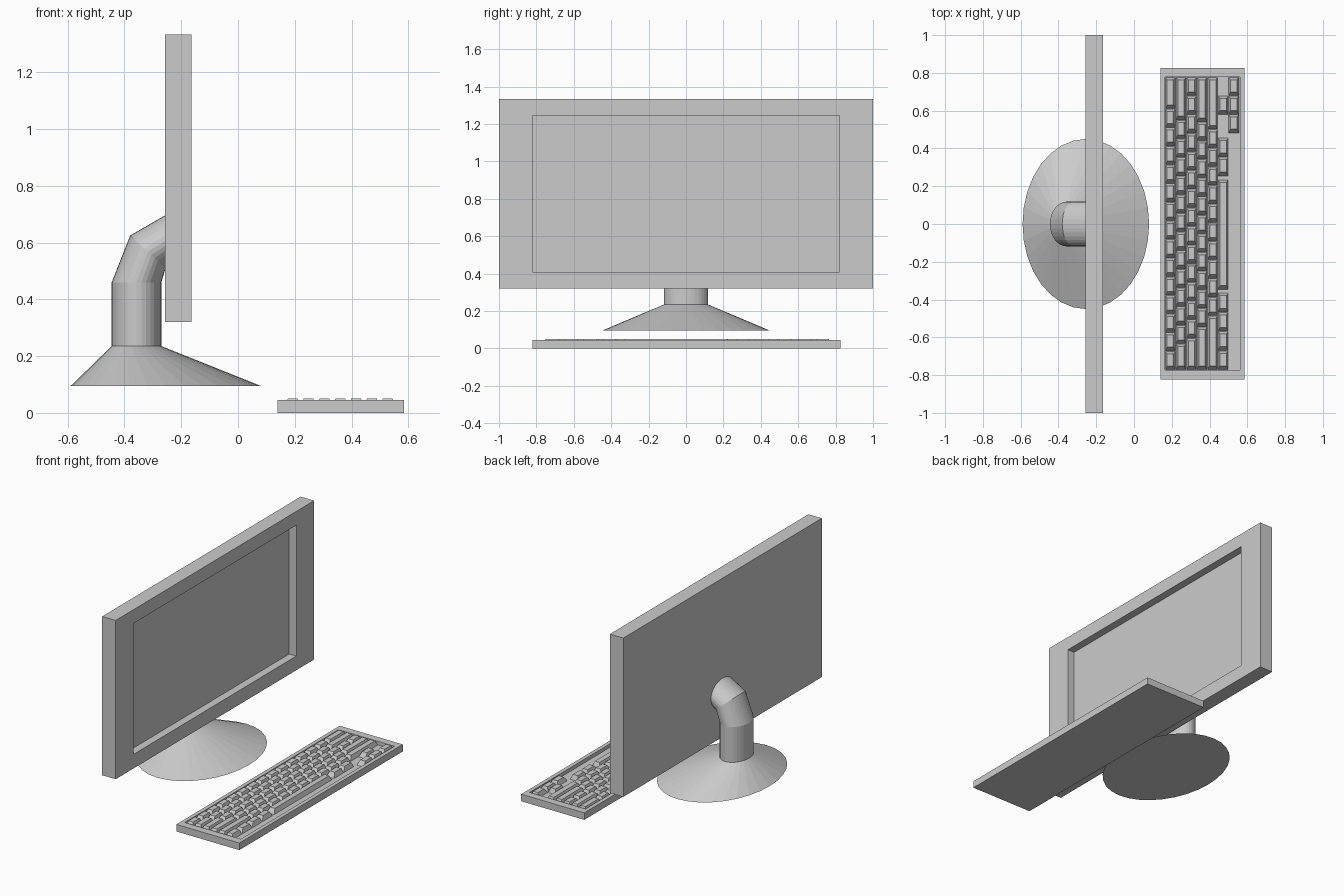
import bpy, bmesh
from math import sin, cos, pi

if "Cube" in bpy.data.objects:
    bpy.data.objects.remove(bpy.data.objects["Cube"])


def finish(name, bm):
    bmesh.ops.recalc_face_normals(bm, faces=bm.faces[:])
    me = bpy.data.meshes.new(name)
    bm.to_mesh(me)
    bm.free()
    ob = bpy.data.objects.new(name, me)
    bpy.context.collection.objects.link(ob)
    return ob


def loft(name, rings):
    """Skin a list of point rings and cap both ends."""
    bm = bmesh.new()
    vs = [[bm.verts.new(p) for p in r] for r in rings]
    n = len(vs[0])
    for a, b in zip(vs, vs[1:]):
        for i in range(n):
            j = (i + 1) % n
            bm.faces.new((a[i], a[j], b[j], b[i]))
    bm.faces.new(vs[0])
    bm.faces.new(vs[-1])
    return finish(name, bm)


def rect_x(x, y, z0, z1):
    return [(x, -y, z0), (x, y, z0), (x, y, z1), (x, -y, z1)]


def rect_z(z, x0, x1, y0, y1):
    return [(x0, y0, z), (x1, y0, z), (x1, y1, z), (x0, y1, z)]


def ellipse(p, q, ry, n=32):
    """Ring whose outer and inner ends are p and q (x, z), half width ry."""
    out = []
    for i in range(n):
        t = 2 * pi * i / n
        k = (1 - cos(t)) / 2
        out.append((p[0] + (q[0] - p[0]) * k, ry * sin(t), p[1] + (q[1] - p[1]) * k))
    return out


# Monitor housing with sunken screen
loft("monitor_panel", [rect_x(-.258, 1, .32, 1.333), rect_x(-.163, 1, .32, 1.333),
                       rect_x(-.163, .82, .41, 1.245), rect_x(-.213, .82, .41, 1.245)])

# Flared oval foot
loft("stand_base", [ellipse((-.59, .095), (.08, .095), .45),
                    ellipse((-.445, .235), (-.27, .235), .118)])

# Neck rising from the foot and bending into the panel
loft("stand_neck", [ellipse((-.445, .23), (-.27, .23), .118),
                    ellipse((-.445, .46), (-.27, .46), .118),
                    ellipse((-.38, .625), (-.255, .51), .118),
                    ellipse((-.25, .70), (-.235, .53), .118)])

# Keyboard tray
X0, X1, Y0, Y1 = .165, .56, -.772, .777
loft("keyboard_tray", [rect_z(0, .14, .585, -.822, .825), rect_z(.045, .14, .585, -.822, .825),
                       rect_z(.045, X0, X1, Y0, Y1), rect_z(.022, X0, X1, Y0, Y1)])

# Key rows: (start in units, key widths in units), from the back row to the front
rows = [
    [(0, [1] * 14 + [1.7])],
    [(0, [1.4] + [1] * 12 + [2.3])],
    [(0, [1.7] + [1] * 14)],
    [(0, [2.3] + [1] * 11 + [2.4])],
    [(0, [2.9] + [1] * 10 + [2.8])],
    [(0, [1.03] * 4), (4.3, [5.9]), (10.4, [1.02] * 2), (13.7, [1])],
    [(12.7, [1] * 3)],
]
UNIT, PITCH = (Y1 - Y0) / 15.7, .0558


def add_key(bm, x, y, length):
    g = .001
    low = rect_z(.022, x + g, x + PITCH - g, y + g, y + length - g)
    top = rect_z(.051, x + .011, x + PITCH - .011, y + .021, y + length - .014)
    a, b = [[bm.verts.new(p) for p in r] for r in (low, top)]
    for i in range(4):
        j = (i + 1) % 4
        bm.faces.new((a[i], a[j], b[j], b[i]))
    bm.faces.new(a)
    bm.faces.new(b)


for r, groups in enumerate(rows):
    bm = bmesh.new()
    for start, widths in groups:
        for w in widths:
            add_key(bm, X0 + r * PITCH, Y0 + start * UNIT, w * UNIT)
            start += w
    finish(f"key_row_{r + 1}", bm)
